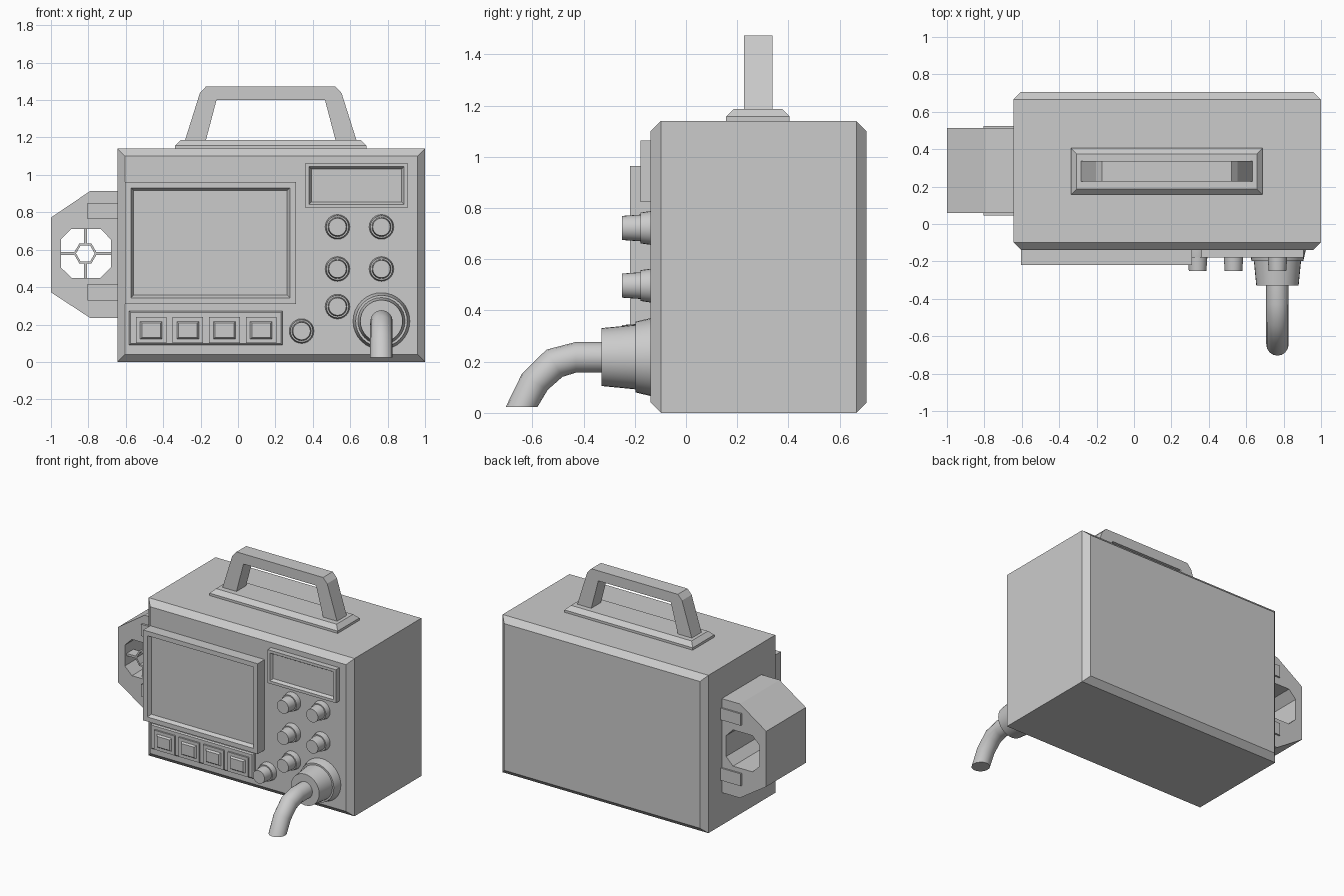
import bpy, bmesh, math
from mathutils import Vector

if "Cube" in bpy.data.objects:
    bpy.data.objects.remove(bpy.data.objects["Cube"])


def finish(bm, name, smooth=False):
    bmesh.ops.recalc_face_normals(bm, faces=bm.faces[:])
    me = bpy.data.meshes.new(name)
    bm.to_mesh(me)
    bm.free()
    ob = bpy.data.objects.new(name, me)
    bpy.context.collection.objects.link(ob)
    if smooth:
        bpy.ops.object.select_all(action='DESELECT')
        ob.select_set(True)
        bpy.context.view_layer.objects.active = ob
        bpy.ops.object.shade_smooth_by_angle(angle=math.radians(35))
    return ob


def block(name, xr, yr, zr, steps=(), sides=((0, -1, 0),)):
    """Box whose chosen sides get successive (inset, depth) steps."""
    bm = bmesh.new()
    bmesh.ops.create_cube(bm, size=1)
    for v in bm.verts:
        v.co = [r[0] + (c + 0.5) * (r[1] - r[0]) for r, c in zip((xr, yr, zr), v.co)]
    bm.normal_update()
    for side in sides:
        face = max(bm.faces, key=lambda f: f.normal.dot(Vector(side)))
        for thickness, depth in steps:
            bmesh.ops.inset_individual(bm, faces=[face], thickness=thickness,
                                       depth=depth, use_even_offset=True)
    return finish(bm, name)


def prism(name, pts, y0, y1):
    """Extrude an x-z outline along y."""
    bm = bmesh.new()
    face = bm.faces.new([bm.verts.new((x, y0, z)) for x, z in pts])
    ext = bmesh.ops.extrude_face_region(bm, geom=[face])['geom']
    for v in ext:
        if isinstance(v, bmesh.types.BMVert):
            v.co.y = y1
    return finish(bm, name)


def loft(name, rings):
    """Skin a list of closed vertex rings and cap both ends."""
    bm = bmesh.new()
    rows = [[bm.verts.new(p) for p in ring] for ring in rings]
    n = len(rows[0])
    for a, b in zip(rows, rows[1:]):
        for i in range(n):
            j = (i + 1) % n
            bm.faces.new((a[i], a[j], b[j], b[i]))
    bm.faces.new(rows[0])
    bm.faces.new(rows[-1])
    return finish(bm, name, smooth=True)


def turned(name, x, z, profile, n=24):
    """Lathe a (radius, y) profile around an axis along y."""
    ang = [2 * math.pi * i / n for i in range(n)]
    return loft(name, [[(x + r * math.cos(a), y, z + r * math.sin(a)) for a in ang]
                       for r, y in profile])


# main housing, chamfered around front and back
block("housing", (-0.645, 1.0), (-0.098, 0.665), (0, 1.14),
      [(0.04, 0.04)], [(0, -1, 0), (0, 1, 0)])

# main screen and small display with recessed glass
block("main_screen", (-0.605, 0.31), (-0.218, -0.12), (0.31, 0.963),
      [(0.033, 0), (0.014, -0.025)])
block("small_display", (0.36, 0.907), (-0.178, -0.12), (0.823, 1.064),
      [(0.02, 0), (0.012, -0.02)])

# button strip with four keys
block("button_panel", (-0.582, 0.238), (-0.158, -0.12), (0.09, 0.272), [(0.008, 0.008)])
for i in range(4):
    x = -0.464 + i * 0.196
    block(f"button_{i + 1}", (x - 0.082, x + 0.082), (-0.178, -0.15), (0.1, 0.24),
          [(0.023, 0), (0.009, 0.012)])

# control knobs
for i, (x, z) in enumerate([(0.532, 0.722), (0.767, 0.722), (0.532, 0.497),
                            (0.767, 0.497), (0.532, 0.296), (0.34, 0.165)]):
    turned(f"knob_{i + 1}", x, z, [(0.066, -0.12), (0.066, -0.138), (0.06, -0.178),
                                   (0.052, -0.178), (0.047, -0.25)])

# plug and its drooping cable
turned("plug", 0.767, 0.218, [(0.152, -0.12), (0.152, -0.138), (0.138, -0.198),
                              (0.126, -0.198), (0.113, -0.33)], 32)
edges = [((-0.30, 0.277), (-0.30, 0.157)), ((-0.43, 0.277), (-0.43, 0.157)),
         ((-0.545, 0.247), (-0.482, 0.141)), ((-0.641, 0.152), (-0.54, 0.09)),
         ((-0.704, 0.023), (-0.58, 0.023))]
rings = []
for (ya, za), (yb, zb) in edges:
    ring = []
    for i in range(16):
        a = 2 * math.pi * i / 16
        t = math.cos(a) / 2
        ring.append((0.767 + 0.06 * math.sin(a), (ya + yb) / 2 + t * (ya - yb),
                     (za + zb) / 2 + t * (za - zb)))
    rings.append(ring)
loft("cable", rings)

# carry handle on a chamfered base
block("handle_base", (-0.337, 0.687), (0.157, 0.405), (1.13, 1.157),
      [(0.03, 0.03)], [(0, 0, 1)])
half = [(0.46, 1.18), (0.379, 1.437), (0.346, 1.473)]
inner = [(0.29, 1.40), (0.348, 1.18)]
right = [(0.175 + d, z) for d, z in half]
left = [(0.175 - d, z) for d, z in half[::-1]]
prism("handle", right + left + [(0.175 - d, z) for d, z in inner[::-1]]
      + [(0.175 + d, z) for d, z in inner], 0.227, 0.337)

# side bracket with octagonal tunnel
bracket = prism("side_bracket", [(-0.63, 0.914), (-0.79, 0.914), (-1.0, 0.772),
                                 (-1.0, 0.372), (-0.79, 0.235), (-0.63, 0.235)], 0.06, 0.513)
cutter = prism("tunnel_cutter", [(-0.89, 0.712), (-0.735, 0.712), (-0.68, 0.655), (-0.68, 0.505),
                                 (-0.735, 0.45), (-0.89, 0.45), (-0.947, 0.505), (-0.947, 0.655)],
               -0.1, 0.7)
cutter.hide_render = True
mod = bracket.modifiers.new("tunnel", 'BOOLEAN')
mod.object = cutter
mod.solver = 'EXACT'
bpy.context.view_layer.objects.active = bracket
bpy.ops.object.modifier_apply(modifier="tunnel")
bpy.data.objects.remove(cutter)

# thin cross and hexagonal ring in the tunnel
cx, cz = -0.816, 0.58
for sx in (-1, 1):
    block("spoke_horizontal", sorted((cx + sx * 0.055, cx + sx * 0.14)), (0.08, 0.16),
          (cz - 0.008, cz + 0.008))
    block("spoke_vertical", (cx - 0.008, cx + 0.008), (0.08, 0.16),
          sorted((cz + sx * 0.045, cz + sx * 0.135)))
for k in range(6):
    a, b = k * math.pi / 3, (k + 1) * math.pi / 3
    prism("hex_ring_side", [(cx + r * math.cos(t), cz + r * math.sin(t))
                            for r, t in ((0.063, a), (0.063, b), (0.05, b), (0.05, a))], 0.08, 0.16)

# clips holding the bracket
for z0, z1 in ((0.765, 0.85), (0.328, 0.417)):
    block("bracket_clip", (-0.805, -0.63), (0.045, 0.525), (z0, z1))
